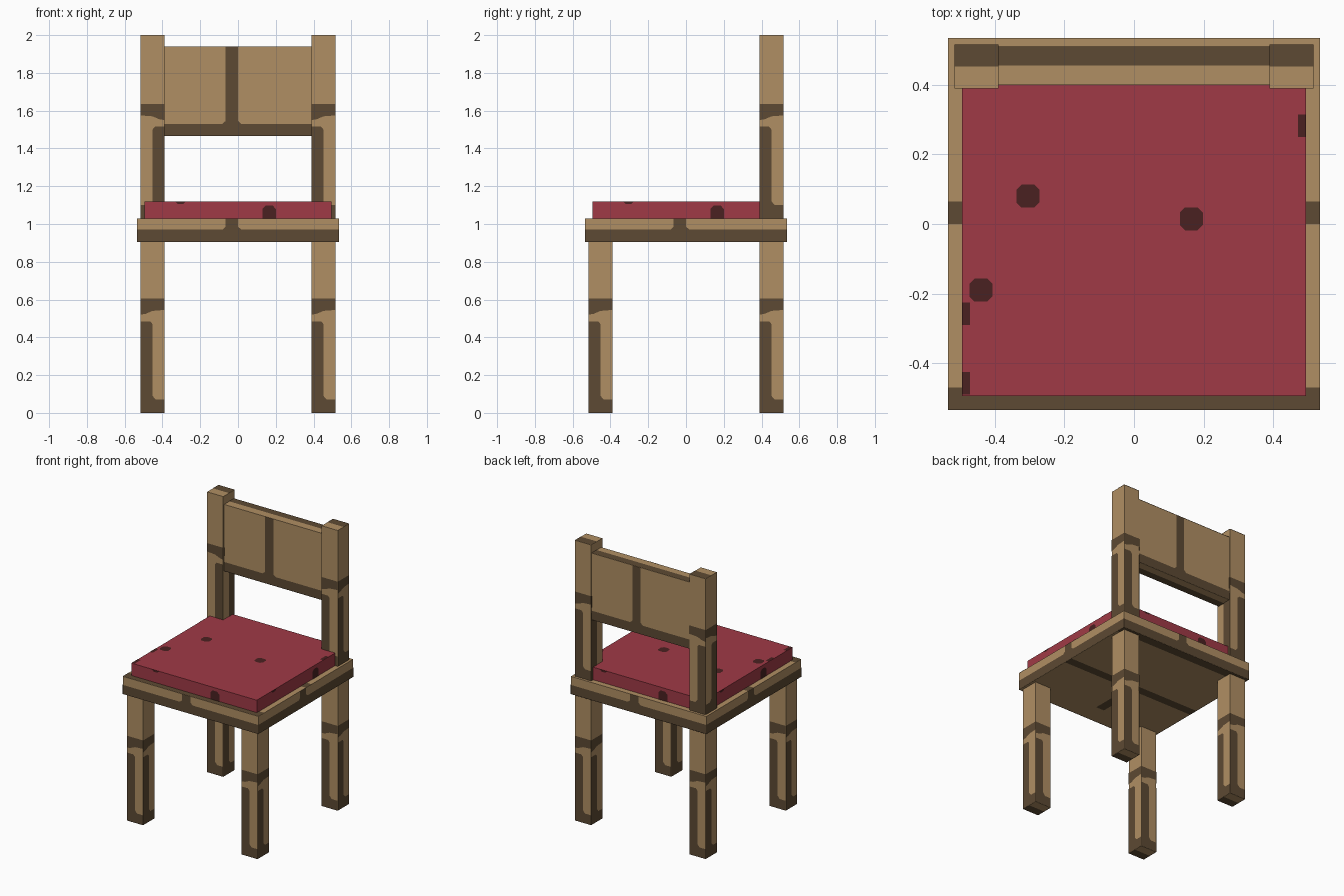
import bpy, bmesh
from mathutils import Vector

if "Cube" in bpy.data.objects:
    bpy.data.objects.remove(bpy.data.objects["Cube"])


def material(name, rgb):
    m = bpy.data.materials.new(name)
    m.diffuse_color = (*rgb, 1)
    m.use_nodes = True
    m.node_tree.nodes["Principled BSDF"].inputs["Base Color"].default_value = m.diffuse_color
    return m


light = material("light wood", (0.434, 0.274, 0.126))
dark = material("dark wood", (0.110, 0.068, 0.033))
red = material("red fabric", (0.349, 0.042, 0.061))
maroon = material("dark red fabric", (0.068, 0.015, 0.015))

# each face of a box: (u direction, v direction) as seen from outside
FACES = {
    "front": ((1, 0, 0), (0, 0, 1)), "right": ((0, 1, 0), (0, 0, 1)),
    "back": ((-1, 0, 0), (0, 0, 1)), "left": ((0, -1, 0), (0, 0, 1)),
    "top": ((1, 0, 0), (0, 1, 0)), "bottom": ((1, 0, 0), (0, -1, 0)),
}
SIDES = ("front", "right", "back", "left")
LIFT = 0.0015


def box(name, lo, hi, mats, marks, mirror=False):
    """Box with flat painted marks; marks = {face: [polygons]},
    u from the face centre, v from its lower edge."""
    lo, hi = Vector(lo), Vector(hi)
    mid, half = (lo + hi) / 2, (hi - lo) / 2
    bm = bmesh.new()
    bmesh.ops.create_cube(bm, size=2)
    for v in bm.verts:
        v.co = Vector(a * b for a, b in zip(v.co, half))
    for face, polys in marks.items():
        u, v = (Vector(d) for d in FACES[face])
        n = u.cross(v)
        depth = abs(n.dot(half)) + LIFT
        bottom = abs(v.dot(half))
        for pts in polys:
            f = bm.faces.new([bm.verts.new(u * a + v * (b - bottom) + n * depth)
                              for a, b in pts])
            f.material_index = 1
            f.normal_update()
            if f.normal.dot(n) < 0:
                f.normal_flip()
    if mirror:
        for v in bm.verts:
            v.co.x = -v.co.x
        bmesh.ops.reverse_faces(bm, faces=bm.faces[:])
    me = bpy.data.meshes.new(name)
    bm.to_mesh(me)
    bm.free()
    for m in mats:
        me.materials.append(m)
    ob = bpy.data.objects.new(name, me)
    ob.location = mid
    bpy.context.collection.objects.link(ob)
    return ob


def rect(u0, v0, u1, v1):
    return [(u0, v0), (u1, v0), (u1, v1), (u0, v1)]


def spot(u, v, r=0.033):
    c = r * 0.55
    return [(u - c, v - r), (u + c, v - r), (u + r, v - c), (u + r, v + c),
            (u + c, v + r), (u - c, v + r), (u - r, v + c), (u - r, v - c)]


def plank(half, edge, top):
    """Dark lower edge with a seam rising from it."""
    return [(-half, 0), (half, 0), (half, edge), (0.018, edge), (0, edge + 0.016),
            (0, top), (-0.065, top), (-0.065, edge + 0.016), (-0.083, edge), (-half, edge)]


WOOD = (light, dark)
C, H = 0.4525, 0.0635  # leg centre and half width

# legs and back posts
grain = [
    [(-H, 0), (H, 0), (H, 0.07), (0.017, 0.07), (0, 0.09), (0, 0.47),
     (-0.012, 0.485), (-H, 0.485)],
    [(-H, 0.52), (-0.035, 0.525), (0, 0.54), (H, 0.545), (H, 0.605), (-H, 0.605)],
]
leg_marks = {s: grain for s in SIDES}
leg_marks["top"] = leg_marks["bottom"] = [rect(-H, H, H, 2 * H)]


def leg(name, x, y, z0, z1, mirror=False):
    box(name, (x - H, y - H, z0), (x + H, y + H, z1), WOOD, leg_marks, mirror)


for side, x in (("left", -C), ("right", C)):
    leg("front_leg_" + side, x, -C, 0, 0.905)
    leg("back_leg_" + side, x, C, 0, 0.905)
    leg("back_post_" + side, x, C, 1.03, 2.0, mirror=x < 0)

# seat
S = 0.535
seat_marks = {s: [plank(S, 0.065, 0.125)] for s in SIDES}
seat_marks["top"] = seat_marks["bottom"] = [
    rect(-S, 0, S, 0.065), rect(-S, S, S, S + 0.065),
    rect(-0.065, S + 0.065, 0, 0.92)]
box("seat", (-S, -S, 0.905), (S, S, 1.03), WOOD, seat_marks)

# backrest
B = 0.39
back_marks = {s: [plank(B, 0.065, 0.475)] for s in ("front", "back")}
back_marks["top"] = back_marks["bottom"] = [rect(-B, 0.055, B, 0.11)]
box("backrest", (-B, 0.40, 1.465), (B, 0.51, 1.94), WOOD, back_marks)

# cushion
K = 0.495
arch = [(0.13, 0), (0.2, 0), (0.2, 0.05), (0.183, 0.068), (0.147, 0.068), (0.13, 0.05)]
nick = [(-0.32, 0.077), (-0.29, 0.077), (-0.275, 0.09), (-0.335, 0.09)]
cushion_marks = {s: [arch, nick] for s in SIDES}
cushion_marks["top"] = [
    spot(-0.305, 0.08 + K), spot(0.165, 0.015 + K), spot(-0.44, -0.19 + K),
    rect(0.472, 0.25 + K, K, 0.315 + K), rect(-K, -0.29 + K, -0.472, -0.225 + K),
    rect(-K, -0.49 + K, -0.472, -0.425 + K)]
box("cushion", (-K, -K, 1.03), (K, K, 1.12), (red, maroon), cushion_marks)
